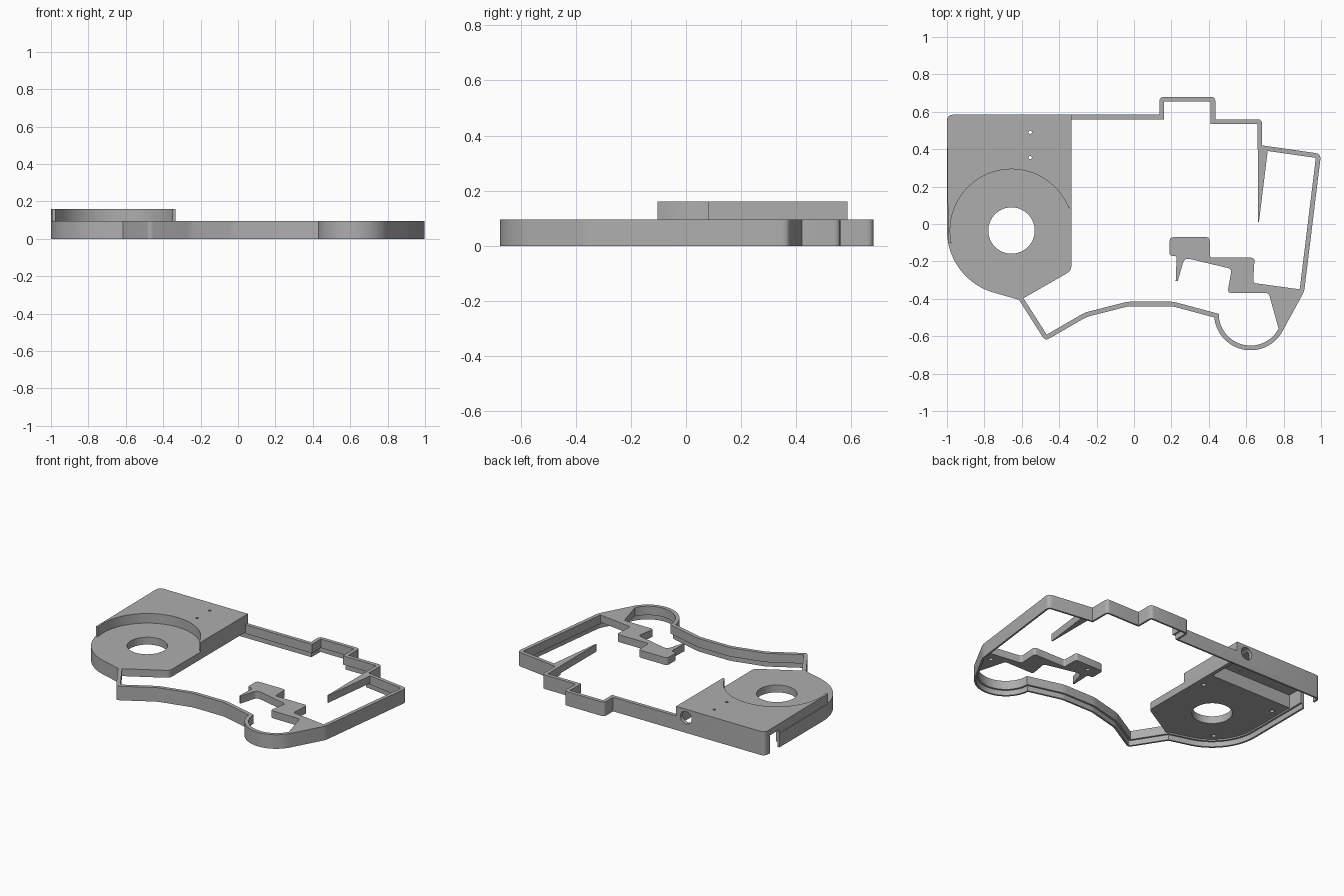
import bpy, bmesh, math
from mathutils import Vector

cube = bpy.data.objects.get("Cube")
if cube:
    bpy.data.objects.remove(cube, do_unlink=True)

GREY = (0.42, 0.42, 0.42, 1)
mat = bpy.data.materials.new("plain grey")
mat.use_nodes = True
mat.diffuse_color = GREY
mat.node_tree.nodes["Principled BSDF"].inputs["Base Color"].default_value = GREY

TOP, RAISED, FLOOR, WALL = 0.095, 0.16, 0.045, 0.025


def arc(cx, cy, r, a0, a1, n):
    """Points along an arc, angles in degrees."""
    angles = [math.radians(a0 + (a1 - a0) * i / n) for i in range(n + 1)]
    return [(cx + r * math.cos(a), cy + r * math.sin(a)) for a in angles]


def rounded(points, steps=4):
    """Fillet every corner given as (x, y, radius)."""
    out = []
    for i, p in enumerate(points):
        c = Vector(p[:2])
        if len(p) == 2:
            out.append(c)
            continue
        a = c + (Vector(points[i - 1][:2]) - c).normalized() * p[2]
        b = c + (Vector(points[(i + 1) % len(points)][:2]) - c).normalized() * p[2]
        for k in range(steps + 1):
            t = k / steps
            out.append(a * (1 - t) ** 2 + c * 2 * t * (1 - t) + b * t * t)
    return out


def inset(loop, d):
    """Offset a counter-clockwise loop inwards with mitred corners."""
    out = []
    for i, p in enumerate(loop):
        e0 = (p - loop[i - 1]).normalized()
        e1 = (loop[(i + 1) % len(loop)] - p).normalized()
        n0, n1 = Vector((-e0.y, e0.x)), Vector((-e1.y, e1.x))
        out.append(p + (n0 + n1) * d / max(1 + n0.dot(n1), 0.3))
    return out


def finish(name, bm):
    bmesh.ops.recalc_face_normals(bm, faces=bm.faces)
    me = bpy.data.meshes.new(name)
    bm.to_mesh(me)
    bm.free()
    me.materials.append(mat)
    ob = bpy.data.objects.new(name, me)
    bpy.context.collection.objects.link(ob)
    return ob


def prism(name, loop, z0, z1):
    bm = bmesh.new()
    low = [bm.verts.new((p[0], p[1], z0)) for p in loop]
    high = [bm.verts.new((p[0], p[1], z1)) for p in loop]
    bm.faces.new(low)
    bm.faces.new(high)
    for i in range(len(loop)):
        bm.faces.new((low[i - 1], low[i], high[i], high[i - 1]))
    return finish(name, bm)


def band(name, loop, thickness, z0, z1):
    """Closed wall following a loop."""
    inner = inset(loop, thickness)
    bm = bmesh.new()
    rings = [[bm.verts.new((p.x, p.y, z)) for p in l]
             for l, z in ((loop, z0), (loop, z1), (inner, z1), (inner, z0))]
    for k in range(4):
        a, b = rings[k], rings[(k + 1) % 4]
        for i in range(len(loop)):
            bm.faces.new((a[i - 1], a[i], b[i], b[i - 1]))
    return finish(name, bm)


def box(name, x0, x1, y0, y1, z0, z1):
    return prism(name, [(x0, y0), (x1, y0), (x1, y1), (x0, y1)], z0, z1)


def pin(name, x, y, r, z0, z1, n=16):
    return prism(name, arc(x, y, r, 0, 360, n)[:-1], z0, z1)


def cut(ob, cutters):
    for c in cutters:
        c.hide_render = True
        m = ob.modifiers.new("cut", 'BOOLEAN')
        m.operation, m.solver, m.object = 'DIFFERENCE', 'EXACT', c
    dg = bpy.context.evaluated_depsgraph_get()
    me = bpy.data.meshes.new_from_object(ob.evaluated_get(dg))
    ob.modifiers.clear()
    ob.data = me


# Perimeter wall, with a thinner lip along its lower inside edge
CX, CY = -0.655, -0.035
left_arc = arc(CX, CY, 0.345, 180, 255, 24)
outline = rounded(
    [(-1, 0.585, 0.035)] + left_arc
    + [(-0.615, -0.405), (-0.475, -0.625, 0.025), (-0.254, -0.497, 0.02),
       (-0.03, -0.44, 0.02), (0.206, -0.44, 0.02), (0.43, -0.5)]
    + arc(0.623, -0.48, 0.195, 189, 332, 32)
    + [(0.91, -0.36, 0.02), (1.0, 0.375, 0.03), (0.685, 0.42),
       (0.685, 0.56, 0.025), (0.435, 0.56), (0.435, 0.68, 0.025),
       (0.136, 0.68, 0.025), (0.136, 0.585)])
wall = band("perimeter_wall", outline, WALL, 0.035, TOP)
lip = band("lower_lip", outline, WALL / 2, 0, 0.035)

# Deck at the left end
deck = prism("deck", rounded(
    [(-1, 0.585, 0.035)] + left_arc
    + [(-0.605, -0.405), (-0.335, -0.25, 0.025), (-0.335, 0.585)]), FLOOR, TOP)

# Raised cover that wraps around the round part of the deck
step = arc(CX, CY, 0.328, 192, 22, 48)
cover = prism("raised_cover", rounded(
    [(-1, 0.585, 0.035), (-0.994, -0.1)] + step
    + [(-0.335, 0.08), (-0.335, 0.585)]), TOP, RAISED)

# Thin bracket inside the front right corner
bracket = prism("bracket", rounded(
    [(0.19, -0.07, 0.025), (0.405, -0.07, 0.02), (0.405, -0.18, 0.015),
     (0.645, -0.18, 0.02), (0.637, -0.315, 0.015), (0.89, -0.35), (0.9, -0.36),
     (0.785, -0.567), (0.775, -0.567), (0.72, -0.368, 0.02), (0.5, -0.368, 0.02),
     (0.522, -0.24, 0.02), (0.27, -0.18, 0.03), (0.234, -0.305), (0.223, -0.305),
     (0.228, -0.17, 0.015), (0.19, -0.17, 0.015)]), FLOOR, TOP)

# Tapered fin
fin = prism("tapered_fin", [(0.662, 0.42), (0.662, 0.01), (0.668, 0.01),
                            (0.716, 0.4), (0.69, 0.418)], FLOOR, TOP)

# Openings
bore = pin("bore_cutter", CX, CY, 0.124, -0.1, 0.3, 64)
pocket = box("pocket_cutter", -0.975, -0.36, 0.32, 0.56, -0.1, 0.135)
notch = box("notch_cutter", -1.1, -0.95, 0.43, 0.53, -0.1, 0.12)
port = pin("port_cutter", 0, 0, 0.042, -0.1, 0.1, 32)
port.rotation_euler.x = math.pi / 2
port.location = (-0.41, 0.585, 0.103)
cover_holes = [pin("cover_hole_cutter", -0.555, y, 0.009, 0.1, 0.2) for y in (0.49, 0.355)]
deck_holes = [pin("deck_hole_cutter", x, y, 0.014, 0, 0.07)
              for x, y in ((-0.84, -0.24), (-0.92, 0.22), (-0.39, 0.2))]
bracket_holes = [pin("bracket_hole_cutter", x, y, 0.014, 0, 0.07)
                 for x, y in ((0.81, -0.4), (0.275, -0.115))]
bpy.context.view_layer.update()

cut(wall, [notch, port])
cut(lip, [notch])
cut(deck, [bore, pocket, notch, port] + deck_holes)
cut(cover, [pocket, notch, port] + cover_holes)
cut(bracket, bracket_holes)
for c in [bore, pocket, notch, port] + cover_holes + deck_holes + bracket_holes:
    bpy.data.objects.remove(c, do_unlink=True)

# Smooth curves, sharp edges
bpy.ops.object.select_all(action='DESELECT')
for ob in (wall, lip, deck, cover, bracket, fin):
    ob.select_set(True)
bpy.context.view_layer.objects.active = wall
bpy.ops.object.shade_smooth_by_angle(angle=math.radians(30))
